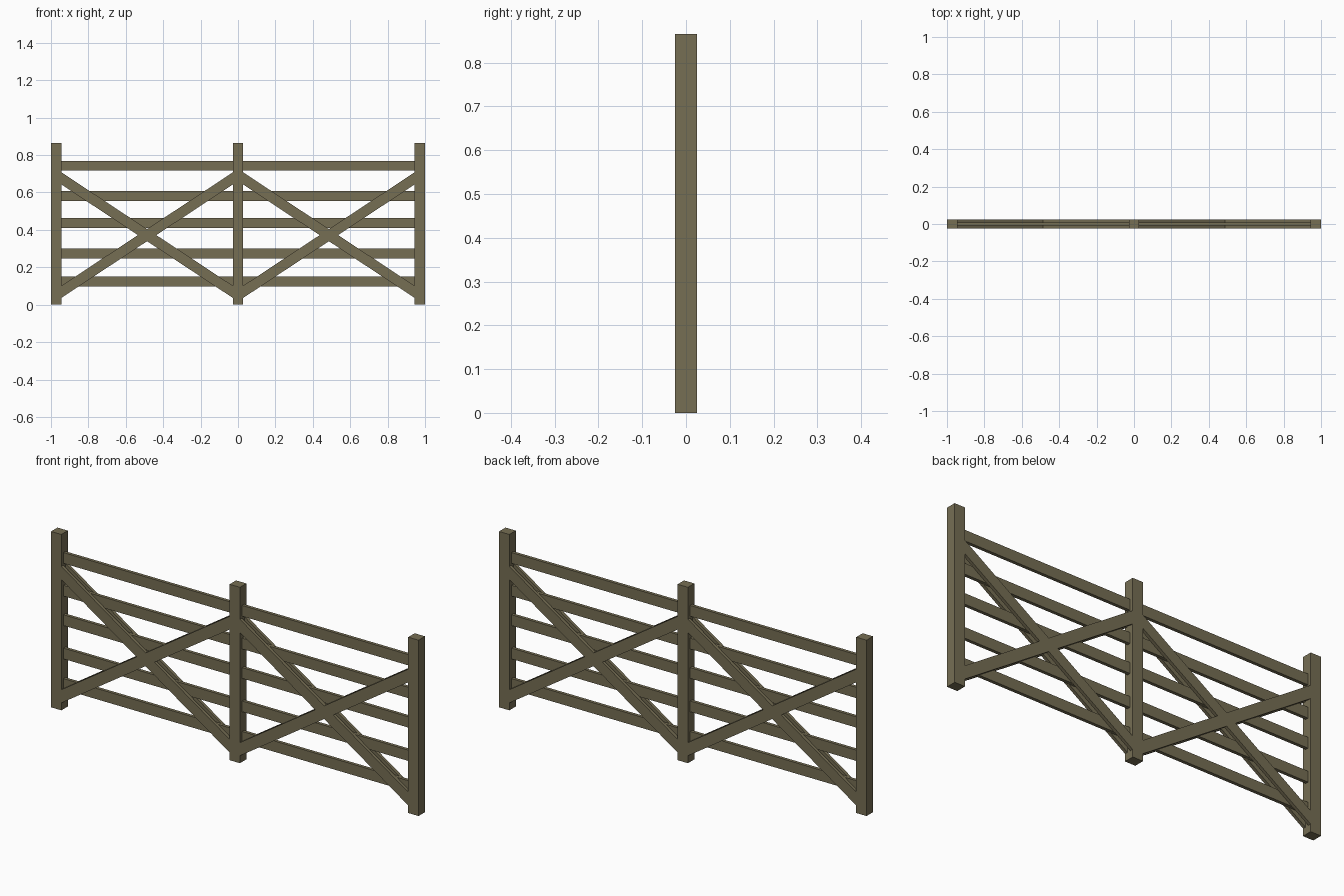
import bpy
import bmesh

if "Cube" in bpy.data.objects:
    bpy.data.objects.remove(bpy.data.objects["Cube"])

# One weathered wood colour for the whole fence
wood = bpy.data.materials.new("weathered_olive_wood")
wood.diffuse_color = (0.181, 0.156, 0.088, 1)
wood.use_nodes = True
wood.node_tree.nodes["Principled BSDF"].inputs["Base Color"].default_value = wood.diffuse_color

HEIGHT = 0.865
POST = 0.056      # post width
DEPTH = 0.025     # half depth of posts
RAIL = 0.008      # half depth of rails


def prism(name, outline, y0, y1):
    """Extrude an x-z outline from y0 to y1."""
    bm = bmesh.new()
    front = [bm.verts.new((x, y0, z)) for x, z in outline]
    face = bm.faces.new(front)
    ext = bmesh.ops.extrude_face_region(bm, geom=[face])
    for g in ext["geom"]:
        if isinstance(g, bmesh.types.BMVert):
            g.co.y = y1
    bmesh.ops.recalc_face_normals(bm, faces=bm.faces)
    me = bpy.data.meshes.new(name)
    bm.to_mesh(me)
    bm.free()
    me.materials.append(wood)
    ob = bpy.data.objects.new(name, me)
    bpy.context.collection.objects.link(ob)
    return ob


def bar(name, xa, xb, za, zb, thick, y0, y1):
    """Bar with vertical end cuts, running from (xa, za) to (xb, zb)."""
    h = thick / 2
    return prism(name, [(xa, za - h), (xb, zb - h), (xb, zb + h), (xa, za + h)], y0, y1)


# Posts
for x, side in ((-1 + POST / 2, "left"), (0, "middle"), (1 - POST / 2, "right")):
    bar(side + "_post", x - POST / 2, x + POST / 2, HEIGHT / 2, HEIGHT / 2,
        HEIGHT, -DEPTH, DEPTH)

for xa, xb, side in ((-1 + POST, -POST / 2, "left"), (POST / 2, 1 - POST, "right")):
    # Horizontal rails
    for z in (0.123, 0.273, 0.437, 0.582, 0.743):
        bar(side + "_rail", xa, xb, z, z, 0.053, -RAIL, RAIL)
    # Crossed braces on both faces of the rails
    for y0, y1, face in ((-0.0245, -0.009, "front"), (0.009, 0.0245, "back")):
        bar(f"{side}_{face}_falling_brace", xa, xb, 0.675, 0.069, 0.065, y0, y1)
        bar(f"{side}_{face}_rising_brace", xa, xb, 0.069, 0.675, 0.065, y0, y1)
